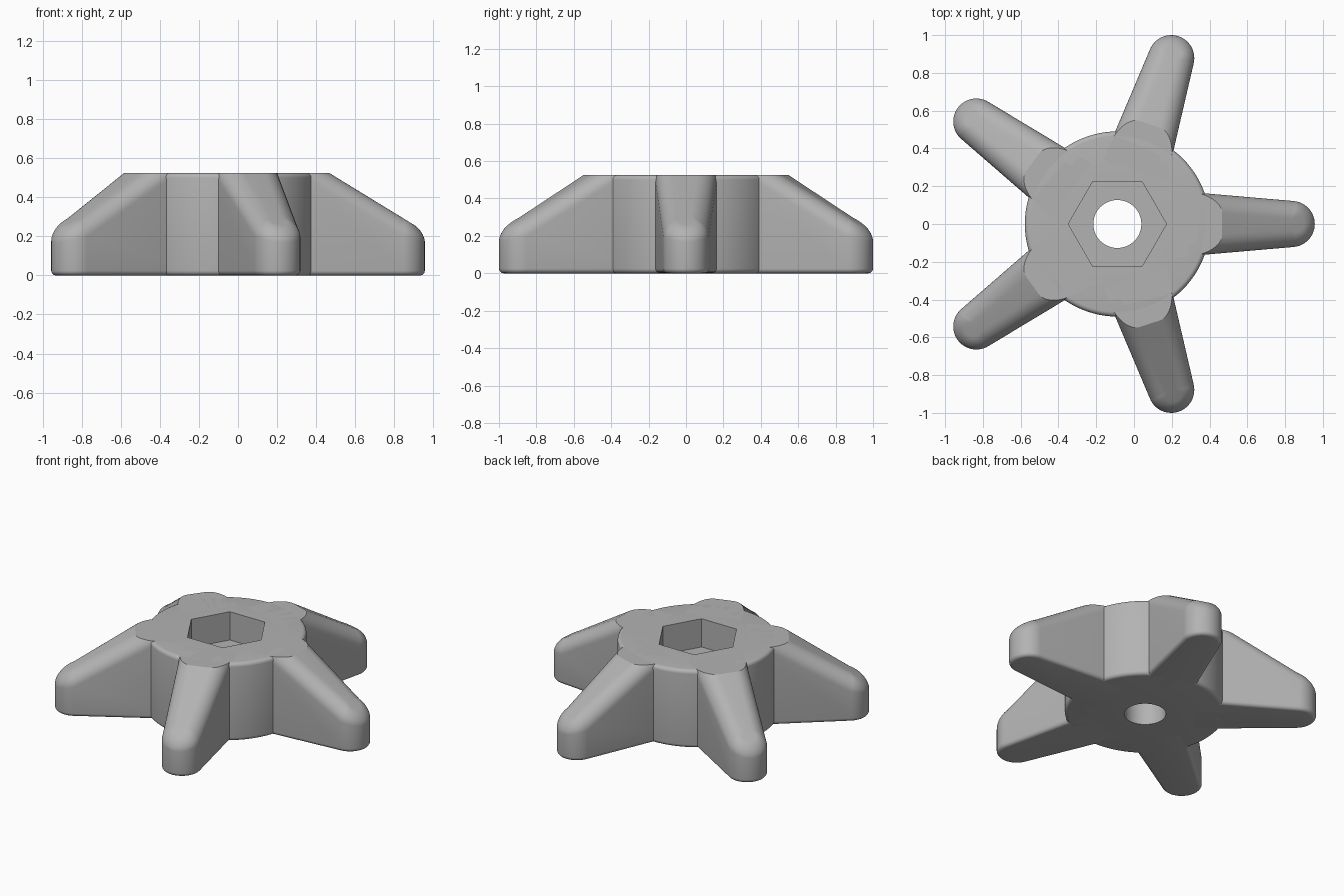
import bpy, bmesh
from math import sin, cos, tan, atan, pi, radians
from mathutils import Vector

if "Cube" in bpy.data.objects:
    bpy.data.objects.remove(bpy.data.objects["Cube"])

CENTRE_X = -0.088
HEIGHT = 0.525
EDGE = 0.025            # small rounding on the rims

grey = bpy.data.materials.new("mid_grey")
grey.use_nodes = True
grey.diffuse_color = (0.45, 0.45, 0.45, 1)
grey.node_tree.nodes["Principled BSDF"].inputs["Base Color"].default_value = grey.diffuse_color


def loft(bm, rings, closed=False):
    """Skin a list of equal-length point rings with quads."""
    loops = [[bm.verts.new(p) for p in ring] for ring in rings]
    pairs = list(zip(loops, loops[1:]))
    if closed:
        pairs.append((loops[-1], loops[0]))
    for a, b in pairs:
        for i in range(len(a)):
            j = (i + 1) % len(a)
            bm.faces.new((a[i], a[j], b[j], b[i]))
    return loops


def finish(bm, name):
    bmesh.ops.recalc_face_normals(bm, faces=bm.faces)
    mesh = bpy.data.meshes.new(name)
    bm.to_mesh(mesh)
    bm.free()
    mesh.materials.append(grey)
    return mesh


def place(mesh, name, angle=0):
    obj = bpy.data.objects.new(name, mesh)
    bpy.context.collection.objects.link(obj)
    obj.location.x = CENTRE_X
    obj.rotation_euler.z = angle
    return obj


def smooth(obj):
    bpy.ops.object.select_all(action='DESELECT')
    obj.select_set(True)
    bpy.context.view_layer.objects.active = obj
    bpy.ops.object.shade_smooth_by_angle(angle=radians(30))


# Hub: rounded disc with a hexagonal pocket over a round through hole
SEGMENTS = 96
HUB, HEX, HOLE, FLOOR = 0.49, 0.26, 0.127, 0.335


def circle(radius, z):
    steps = [2 * pi * i / SEGMENTS for i in range(SEGMENTS)]
    return [(radius * cos(t), radius * sin(t), z) for t in steps]


def hexagon(radius, z):
    pts = []
    for i in range(SEGMENTS):
        t = 2 * pi * i / SEGMENTS
        r = radius * cos(pi / 6) / cos(t % (pi / 3) - pi / 6)
        pts.append((r * cos(t), r * sin(t), z))
    return pts


quarter = [pi / 2 * i / 5 for i in range(6)]
rings = [circle(HOLE, 0)]
rings += [circle(HUB - EDGE * (1 - sin(t)), EDGE * (1 - cos(t))) for t in quarter]
rings += [circle(HUB - EDGE * (1 - cos(t)), HEIGHT - EDGE * (1 - sin(t))) for t in quarter]
rings += [hexagon(HEX, HEIGHT), hexagon(HEX, FLOOR), circle(HOLE, FLOOR)]
bm = bmesh.new()
loft(bm, rings, closed=True)
smooth(place(finish(bm, "hub"), "hub"))

# Arm: tapered bar with a rounded tip and a sloping, softly rounded top
TIP_AT, TIP_R, ROOT_AT = 0.923, 0.122, 0.3
TAPER, SLOPE, SOFT = 0.087, 0.612, 0.1
SLOPE_START = 0.555
CAP = 28


def outline():
    """Yield centre point, outward direction, half size and rounding scale."""
    span = pi / 2 - TAPER
    for i in range(CAP + 1):
        a = -span + 2 * span * i / CAP
        scale = tan(pi / 4 - atan(SLOPE * cos(a)) / 2)
        yield TIP_AT, Vector((cos(a), sin(a))), TIP_R, scale
    root = TIP_R + (TIP_AT - ROOT_AT) * tan(TAPER)
    for side in (1, -1):
        yield ROOT_AT, Vector((0, side)), root, 1


def arm_ring(inset, height, scaled):
    pts = []
    for x, direction, size, scale in outline():
        p = Vector((x, 0)) + direction * (size - inset * (scale if scaled else 1))
        pts.append((p.x, p.y, height(p.x, scale)))
    return pts


def top_height(drop):
    return lambda x, scale: HEIGHT - SLOPE * (x - SLOPE_START) - drop * scale


rings = [arm_ring(EDGE * (1 - sin(t)), lambda x, s, t=t: EDGE * (1 - cos(t)), False)
         for t in quarter]
soft_steps = [pi / 2 * i / 10 for i in range(11)]
rings += [arm_ring(SOFT * (1 - cos(t)), top_height(SOFT * (1 - sin(t))), True)
          for t in soft_steps]
bm = bmesh.new()
loops = loft(bm, rings)
bm.faces.new(loops[0])
bm.faces.new(loops[-1])

# Trim the arm level with the top of the hub
cut = bmesh.ops.bisect_plane(bm, geom=bm.verts[:] + bm.edges[:] + bm.faces[:],
                             plane_co=(0, 0, HEIGHT), plane_no=(0, 0, 1),
                             clear_outer=True)
rim = [e for e in cut["geom_cut"] if isinstance(e, bmesh.types.BMEdge)]
bmesh.ops.edgeloop_fill(bm, edges=rim)

arm_mesh = finish(bm, "arm")
for i in range(5):
    arm = place(arm_mesh, f"arm_{i + 1}", 2 * pi * i / 5)
    if i == 0:
        smooth(arm)
